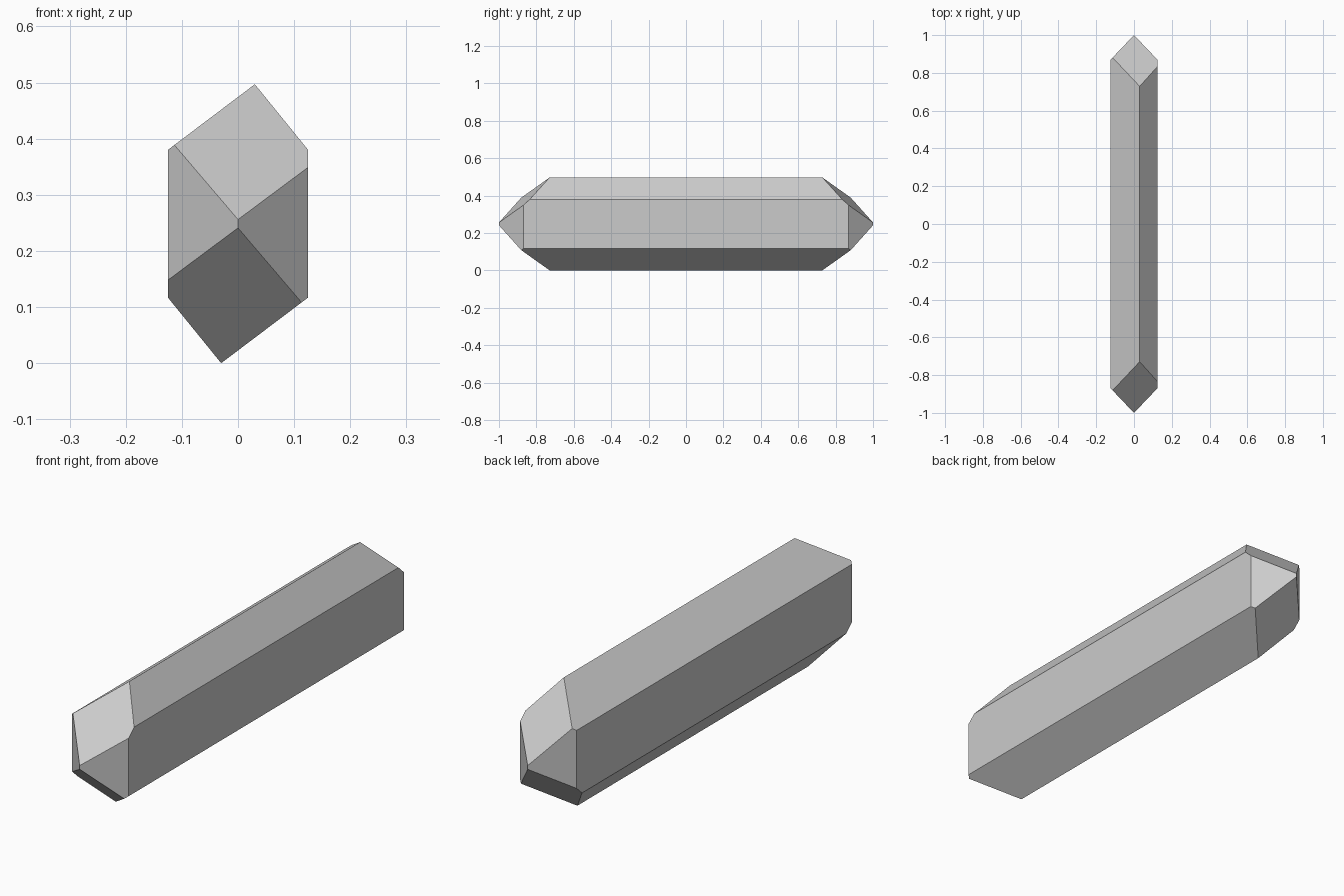
import bpy
import bmesh
from mathutils import Vector

cube = bpy.data.objects.get("Cube")
if cube:
    bpy.data.objects.remove(cube, do_unlink=True)

MID_Z = 0.2485      # height of the long axis
TIP = 1.0           # half length


def make_material(name, rgb):
    mat = bpy.data.materials.new(name)
    mat.use_nodes = True
    color = (*rgb, 1.0)
    mat.diffuse_color = color
    mat.node_tree.nodes["Principled BSDF"].inputs["Base Color"].default_value = color
    return mat


# Skewed six-sided section: half the outline, the rest by half-turn
half = [(0.03, 0.2485), (-0.125, 0.1315), (-0.125, -0.1315)]
section = half + [(-x, -z) for x, z in half]

# Long prism along y
bm = bmesh.new()
base = bm.faces.new([bm.verts.new((x, -TIP - 0.1, MID_Z + z)) for x, z in section])
grown = bmesh.ops.extrude_face_region(bm, geom=[base])
new_verts = [v for v in grown["geom"] if isinstance(v, bmesh.types.BMVert)]
bmesh.ops.translate(bm, verts=new_verts, vec=(0, 2 * TIP + 0.2, 0))


def slice_off(point, normal):
    """Remove everything on the normal's side and cap the cut."""
    geom = bm.verts[:] + bm.edges[:] + bm.faces[:]
    cut = bmesh.ops.bisect_plane(bm, geom=geom, dist=1e-6, plane_co=point,
                                 plane_no=normal, clear_outer=True)
    edges = [e for e in cut["geom_cut"] if isinstance(e, bmesh.types.BMEdge)]
    bmesh.ops.contextual_create(bm, geom=edges)


# Four facets on each end, meeting in a short upright tip edge
for end in (-1, 1):
    for side in (-1, 1):
        slice_off(Vector((0, end * TIP, MID_Z)),
                  Vector((side * 1.05, end, 0)).normalized())
        slice_off(Vector((0, end * TIP, MID_Z + side * 0.0075)),
                  Vector((side * 0.234, end, side * 1.096)).normalized())

bmesh.ops.recalc_face_normals(bm, faces=bm.faces)
mesh = bpy.data.meshes.new("crystal_bar")
bm.to_mesh(mesh)
bm.free()

crystal = bpy.data.objects.new("crystal_bar", mesh)
bpy.context.collection.objects.link(crystal)
mesh.materials.append(make_material("light_grey", (0.6, 0.6, 0.6)))
